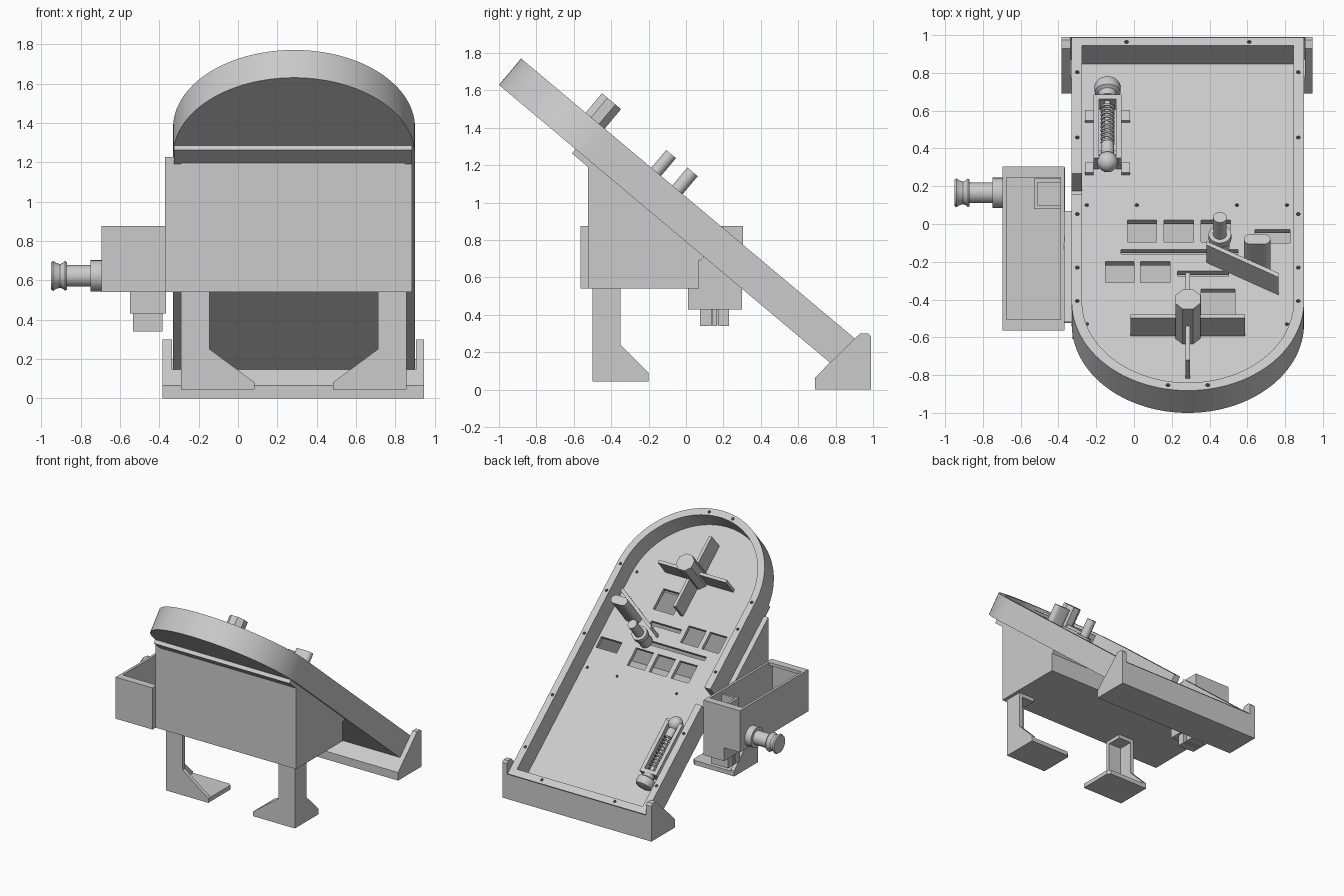
import bpy, bmesh, math
from mathutils import Matrix, Vector

if "Cube" in bpy.data.objects:
    bpy.data.objects.remove(bpy.data.objects["Cube"])

# Frame of the tilted board: x across, y down the slope, z off its surface
TILT = Matrix.Translation((0, -1, 1.63)) @ Matrix.Rotation(math.radians(-40), 4, 'X')
FLAT = Matrix.Identity(4)
CX, R = 0.285, 0.615


def finish(name, bm, M, smooth=False):
    bmesh.ops.transform(bm, matrix=M, verts=bm.verts)
    bmesh.ops.recalc_face_normals(bm, faces=bm.faces)
    me = bpy.data.meshes.new(name)
    bm.to_mesh(me)
    bm.free()
    ob = bpy.data.objects.new(name, me)
    bpy.context.collection.objects.link(ob)
    if smooth:
        smooth_ob(ob)
    return ob


def smooth_ob(ob):
    bpy.ops.object.select_all(action='DESELECT')
    ob.select_set(True)
    bpy.context.view_layer.objects.active = ob
    bpy.ops.object.shade_smooth_by_angle(angle=math.radians(30))


def add_prism(bm, pts, lo, hi, axis):
    place = {'x': lambda a, b, t: (t, a, b), 'y': lambda a, b, t: (a, t, b),
             'z': lambda a, b, t: (a, b, t)}[axis]
    rows = [[bm.verts.new(place(a, b, t)) for a, b in pts] for t in (lo, hi)]
    n = len(pts)
    for row in rows:
        bm.faces.new(row)
    for i in range(n):
        j = (i + 1) % n
        bm.faces.new((rows[0][i], rows[0][j], rows[1][j], rows[1][i]))


def prism(name, pts, lo, hi, axis='z', M=FLAT, smooth=False):
    bm = bmesh.new()
    add_prism(bm, pts, lo, hi, axis)
    return finish(name, bm, M, smooth)


def boxes(name, items, M=FLAT):
    bm = bmesh.new()
    for x0, x1, y0, y1, z0, z1 in items:
        add_prism(bm, [(x0, y0), (x1, y0), (x1, y1), (x0, y1)], z0, z1, 'z')
    return finish(name, bm, M)


def circle(cx, cy, r, n, turn=0):
    return [(cx + r * math.cos(2 * math.pi * (i + turn) / n),
             cy + r * math.sin(2 * math.pi * (i + turn) / n)) for i in range(n)]


def lathe(name, prof, origin, axis, M=FLAT, n=32):
    # prof: (distance along axis, radius)
    bm = bmesh.new()
    rings = [[bm.verts.new((a, b, t)) for a, b in circle(0, 0, r, n)] for t, r in prof]
    for p, q in zip(rings, rings[1:]):
        for i in range(n):
            j = (i + 1) % n
            bm.faces.new((p[i], p[j], q[j], q[i]))
    bm.faces.new(rings[0])
    bm.faces.new(rings[-1])
    rot = Vector((0, 0, 1)).rotation_difference(Vector(axis)).to_matrix().to_4x4()
    return finish(name, bm, M @ Matrix.Translation(origin) @ rot, True)


def cut(ob, cutter):
    mod = ob.modifiers.new('cut', 'BOOLEAN')
    mod.operation, mod.object, mod.solver = 'DIFFERENCE', cutter, 'EXACT'
    bpy.context.view_layer.objects.active = ob
    bpy.ops.object.modifier_apply(modifier=mod.name)
    bpy.data.objects.remove(cutter)


def d_shape(inset, end):
    r = R - inset
    arc = [(CX + r * math.cos(math.pi * (1 + i / 64)), R + r * math.sin(math.pi * (1 + i / 64)))
           for i in range(65)]
    return arc + [(CX + r, end), (CX - r, end)]


def fu(y):
    # top-view y of a point on the playfield floor -> slope distance
    return (y + 0.981) / 0.766


# Round-ended tray
tray = prism('playfield_tray', d_shape(0, 2.44), 0, 0.184, 'z', TILT)
cut(tray, prism('tray_cutter', d_shape(0.055, 2.385), 0.03, 0.4, 'z', TILT))
# Windows, slots and ball entry through the tray
holes = [(-.035, .12, -.095, .02), (.16, .315, -.095, .02), (.355, .51, -.095, .02),
         (.64, .825, -.1, -.03), (-.15, 0, -.31, -.2), (.035, .19, -.31, -.2),
         (.355, .535, -.48, -.345), (-.07, .55, -.16, -.135), (.23, .5, -.275, -.25)]
items = [(a, b, fu(c), fu(d), -0.1, 0.1) for a, b, c, d in holes]
items.append((-0.4, -0.25, 1.36, 1.5, 0.04, 0.3))
cut(tray, boxes('window_cutter', items, TILT))
# Screw holes in floor and rim
bm = bmesh.new()
for x, y in [(-.25, .1), (.015, .1), (.545, .1), (.81, .1), (-.25, -.53), (.81, -.53)]:
    add_prism(bm, circle(x, fu(y), 0.01, 10), -0.1, 0.1, 'z')
for x in (-0.3, 0.87):
    for u in (0.62, 0.85, 1.22, 1.75, 2.2):
        add_prism(bm, circle(x, u, 0.011, 10), 0.15, 0.3, 'z')
for x, u in [(-.04, 2.41), (.61, 2.41), (.18, .038), (.39, .038)]:
    add_prism(bm, circle(x, u, 0.011, 10), 0.15, 0.3, 'z')
cut(tray, finish('screw_cutter', bm, TILT))
smooth_ob(tray)

# Spinner: octagonal post with four vanes
prism('spinner_post', circle(CX, 0.517, 0.072, 8, 0.5), 0.03, 0.32, 'z', TILT)
boxes('spinner_vanes', [(CX - .303, CX + .303, .505, .529, .03, .18),
                        (CX - .012, CX + .012, .214, .82, .03, .18)], TILT)

# Pegs and deflector wall
lathe('round_peg', [(.03, .05), (.13, .05), (.13, .06), (.17, .06), (.17, .036), (.309, .036)],
      (.455, 1.092, 0), (0, 0, 1), TILT)
ends = [(x + s * math.cos(a), .943 + .034 * math.sin(a))
        for x, s, b in ((.688, .034, -90), (.616, .034, 90))
        for a in [math.radians(b + 15 * i) for i in range(13)]]
prism('oval_peg', ends, .03, .308, 'z', TILT, True)
prism('deflector_wall', [(.385, 1.013), (.765, .79), (.765, .82), (.385, 1.04)], .03, .175, 'z', TILT)

# Ball launcher in the lane
PX, PN = -0.14, 0.09
boxes('launcher_frame', [(-.215, -.185, 1.66, 2.1, .03, .12), (-.095, -.065, 1.66, 2.1, .03, .12),
                         (-.215, -.065, 2.07, 2.1, .03, .12), (-.215, -.065, 1.72, 1.75, .03, .08),
                         (-.26, -.215, 1.62, 1.69, .03, .05), (-.065, -.02, 1.62, 1.69, .03, .05),
                         (-.26, -.215, 1.98, 2.05, .03, .05), (-.065, -.02, 1.98, 2.05, .03, .05)], TILT)
tip = [(-.055 * math.cos(math.pi * i / 12), max(.055 * math.sin(math.pi * i / 12), .002)) for i in range(11)]
lathe('launcher_rod', tip + [(.06, .035), (.12, .035), (.12, .016), (.44, .016), (.44, .04), (.47, .05),
                             (.48, .068), (.52, .07), (.54, .06), (.55, .03)],
      (PX, 1.66, PN), (0, 1, 0), TILT)
cu = bpy.data.curves.new('launcher_spring', 'CURVE')
cu.dimensions, cu.bevel_depth, cu.bevel_resolution = '3D', 0.006, 2
sp = cu.splines.new('POLY')
sp.points.add(160)
for i, p in enumerate(sp.points):
    a = i / 16 * 2 * math.pi
    p.co = (PX + .032 * math.cos(a), 1.78 + .27 * i / 160, PN + .032 * math.sin(a), 1)
spring = bpy.data.objects.new('launcher_spring', cu)
spring.matrix_world = TILT
bpy.context.collection.objects.link(spring)

# Hollow housing under the board
side = [(-.52, .54), (.07, .54), (.07, .732), (-.52, 1.227)]
prism('housing_left_wall', side, -.37, -.325, 'x')
prism('housing_right_wall', side, .855, .885, 'x')
boxes('housing_shell', [(-.37, .885, -.525, -.495, .54, 1.2), (-.37, .885, .04, .07, .54, .71),
                        (-.37, .885, -.525, .07, .54, .565)])
boxes('housing_flange', [(-.325, .885, .535, .64, -.03, 0), (-.325, .885, 1.35, 1.43, -.03, 0),
                         (-.325, -.29, .535, 1.43, -.03, 0), (.85, .885, .535, 1.43, -.03, 0)], TILT)

# Legs: angle-section columns with gusseted feet, mirrored about the board centre
for label, s, x0 in (('left', 1, -.29), ('right', -1, .857)):
    front = [(0, .045), (.375, .045), (.375, .08), (.145, .25), (.145, .54), (0, .54)]
    flank = [(-.5, .045), (-.2, .045), (-.2, .09), (-.35, .24), (-.35, .54), (-.5, .54)]
    prism(label + '_leg_front', [(x0 + s * a, b) for a, b in front], -.5, -.47, 'y')
    prism(label + '_leg_side', flank, x0, x0 + s * .03, 'x')
    foot = [(0, -.5), (.355, -.5), (.375, -.48), (.375, -.22), (.355, -.2), (0, -.2)]
    prism(label + '_foot', [(x0 + s * a, b) for a, b in foot], .045, .08)
    boxes(label + '_leg_cap', [(min(x0, x0 + s * .145), max(x0, x0 + s * .145), -.5, -.35, .51, .54)])

# Rear stand with two cheeks
prism('stand_body', [(.69, 0), (.99, 0), (.99, .2), (.87, .062), (.77, .146), (.69, .065)], -.385, .945, 'x')
cheek = [(.69, 0), (.99, 0), (.99, .285), (.975, .3), (.93, .3), (.69, .065)]
prism('stand_left_cheek', cheek, -.385, -.335, 'x')
prism('stand_right_cheek', cheek, .905, .945, 'x')

# Open side box with end lips, ball chute and lower mechanism
X0, X1, Y0, Y1 = -.695, -.368, -.565, .305
boxes('side_box', [(X0, X1, Y0, Y1, .54, .56), (X0, X0 + .02, Y0, Y1, .54, .875),
                   (X1 - .02, X1, Y0, Y1, .54, .875), (X0, X1, Y0, Y0 + .02, .54, .875),
                   (X0, X1, Y1 - .02, Y1, .54, .875), (X0, X1, Y0, Y0 + .06, .85, .875),
                   (X0, X1, Y1 - .06, Y1, .85, .875)])
boxes('ball_chute', [(-.53, -.51, .08, .24, .56, .85), (-.53, -.38, .08, .1, .56, .85),
                     (-.53, -.38, .22, .24, .56, .85), (-.53, -.38, .08, .24, .56, .7)])
boxes('lower_mechanism', [(-.55, -.365, .01, .3, .43, .54), (-.535, -.385, .075, .135, .34, .43),
                          (-.535, -.385, .143, .165, .34, .43), (-.535, -.385, .173, .23, .34, .43),
                          (-.52, -.4, .09, .22, .35, .43)])

# Pull knob
lathe('pull_knob', [(0, .07), (.01, .076), (.025, .066), (.045, .06), (.06, .066), (.07, .076), (.08, .07),
                    (.08, .055), (.2, .055), (.2, .08), (.26, .08)], (-.95, .165, .622), (1, 0, 0))
